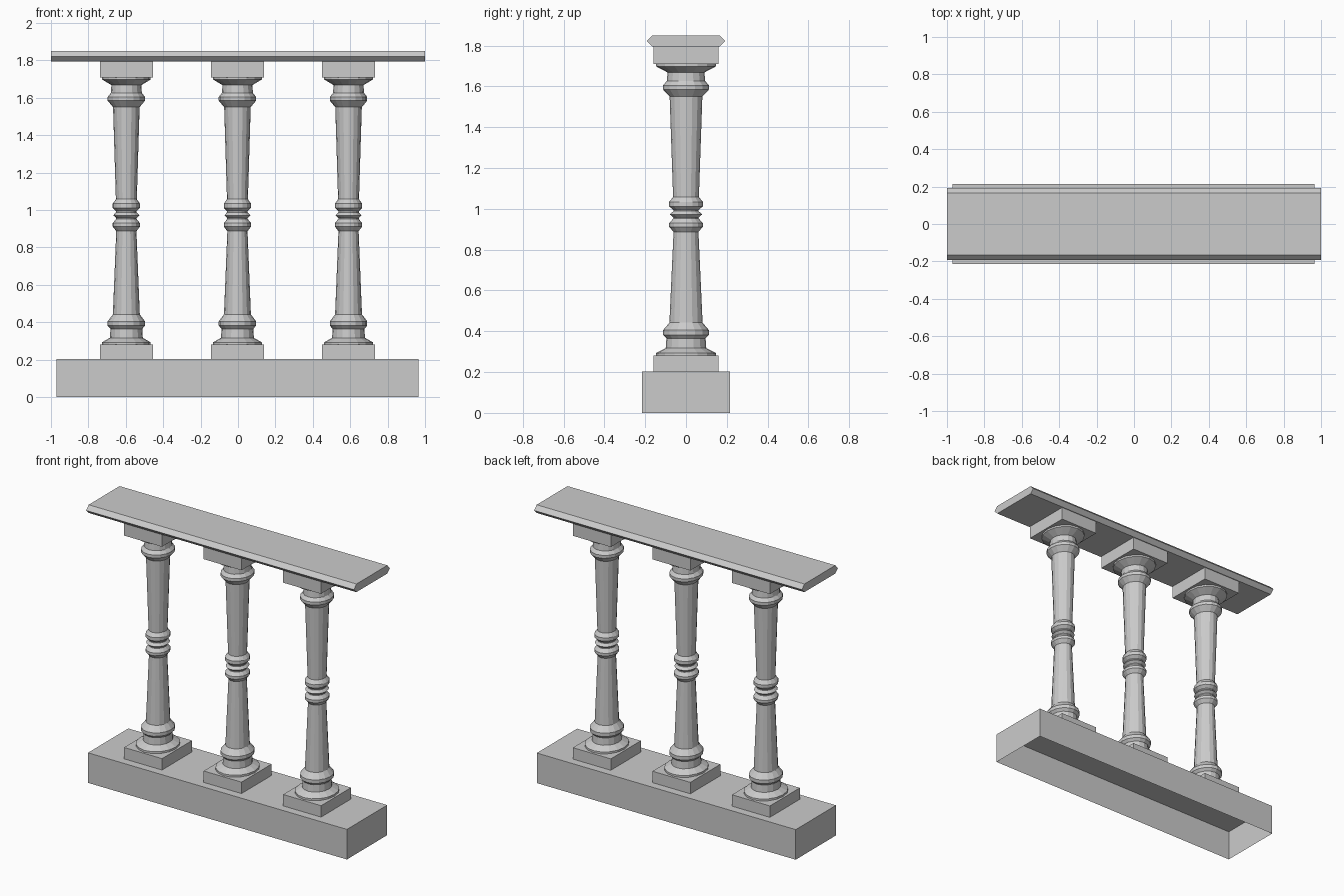
import bpy
import bmesh
import math

cube = bpy.data.objects.get("Cube")
if cube:
    bpy.data.objects.remove(cube, do_unlink=True)

stone = bpy.data.materials.new("grey_stone")
stone.use_nodes = True
GREY = (0.6, 0.6, 0.6, 1)
stone.diffuse_color = GREY
stone.node_tree.nodes["Principled BSDF"].inputs["Base Color"].default_value = GREY

CENTRE_X = -0.003
SPACING = 0.594
SIDES = 16
DEPTH_SCALE = 1.13


def finish(name, bm):
    """Turn a bmesh into a named stone object."""
    bmesh.ops.recalc_face_normals(bm, faces=bm.faces)
    mesh = bpy.data.meshes.new(name)
    bm.to_mesh(mesh)
    bm.free()
    mesh.materials.append(stone)
    obj = bpy.data.objects.new(name, mesh)
    bpy.context.collection.objects.link(obj)
    return obj


def box(name, x, width, depth, z0, z1, open_bottom=False):
    bm = bmesh.new()
    bmesh.ops.create_cube(bm, size=1)
    for v in bm.verts:
        v.co = (x + v.co.x * width, v.co.y * depth, z0 + (v.co.z + 0.5) * (z1 - z0))
    if open_bottom:
        low = min(bm.faces, key=lambda f: f.calc_center_median().z)
        bmesh.ops.delete(bm, geom=[low], context="FACES_ONLY")
    return finish(name, bm)


def turned(name, x, profile):
    """Turn a (radius, height) profile into a slightly deep faceted column."""
    bm = bmesh.new()
    rings = []
    for r, z in profile:
        angles = [math.tau * i / SIDES for i in range(SIDES)]
        rings.append([bm.verts.new((x + r * math.cos(a), r * DEPTH_SCALE * math.sin(a), z))
                      for a in angles])
    for a, b in zip(rings, rings[1:]):
        for i in range(SIDES):
            j = (i + 1) % SIDES
            bm.faces.new((a[i], a[j], b[j], b[i]))
    return finish(name, bm)


# Base, open underneath
box("base", CENTRE_X, 1.934, 0.43, 0, 0.203, open_bottom=True)

# Balusters: foot, lower shaft, waist rings, upper shaft, neck
PROFILE = [
    (0.13, 0.28), (0.13, 0.293), (0.088, 0.317), (0.085, 0.365),
    (0.1, 0.382), (0.1, 0.405), (0.072, 0.442),
    (0.054, 0.887), (0.073, 0.912), (0.073, 0.93), (0.055, 0.952),
    (0.055, 0.958), (0.07, 0.972), (0.055, 0.988), (0.055, 0.994),
    (0.073, 1.012), (0.073, 1.034), (0.056, 1.058),
    (0.071, 1.55), (0.1, 1.585), (0.1, 1.605), (0.083, 1.626),
    (0.08, 1.668), (0.13, 1.698), (0.13, 1.71),
]
for i, side in enumerate(("right", "middle", "left")):
    x = CENTRE_X + (i - 1) * SPACING
    box(side + "_plinth", x, 0.283, 0.32, 0.203, 0.28)
    turned(side + "_baluster", x, PROFILE)
    box(side + "_capital", x, 0.283, 0.32, 1.71, 1.795)

# Handrail with chamfered long edges
bm = bmesh.new()
section = [(-0.165, 1.795), (0.165, 1.795), (0.192, 1.822),
           (0.165, 1.85), (-0.165, 1.85), (-0.192, 1.822)]
end = bm.faces.new([bm.verts.new((-1, y, z)) for y, z in section])
new = bmesh.ops.extrude_face_region(bm, geom=[end], use_keep_orig=True)["geom"]
bmesh.ops.translate(bm, vec=(2, 0, 0), verts=[g for g in new if isinstance(g, bmesh.types.BMVert)])
finish("handrail", bm)
